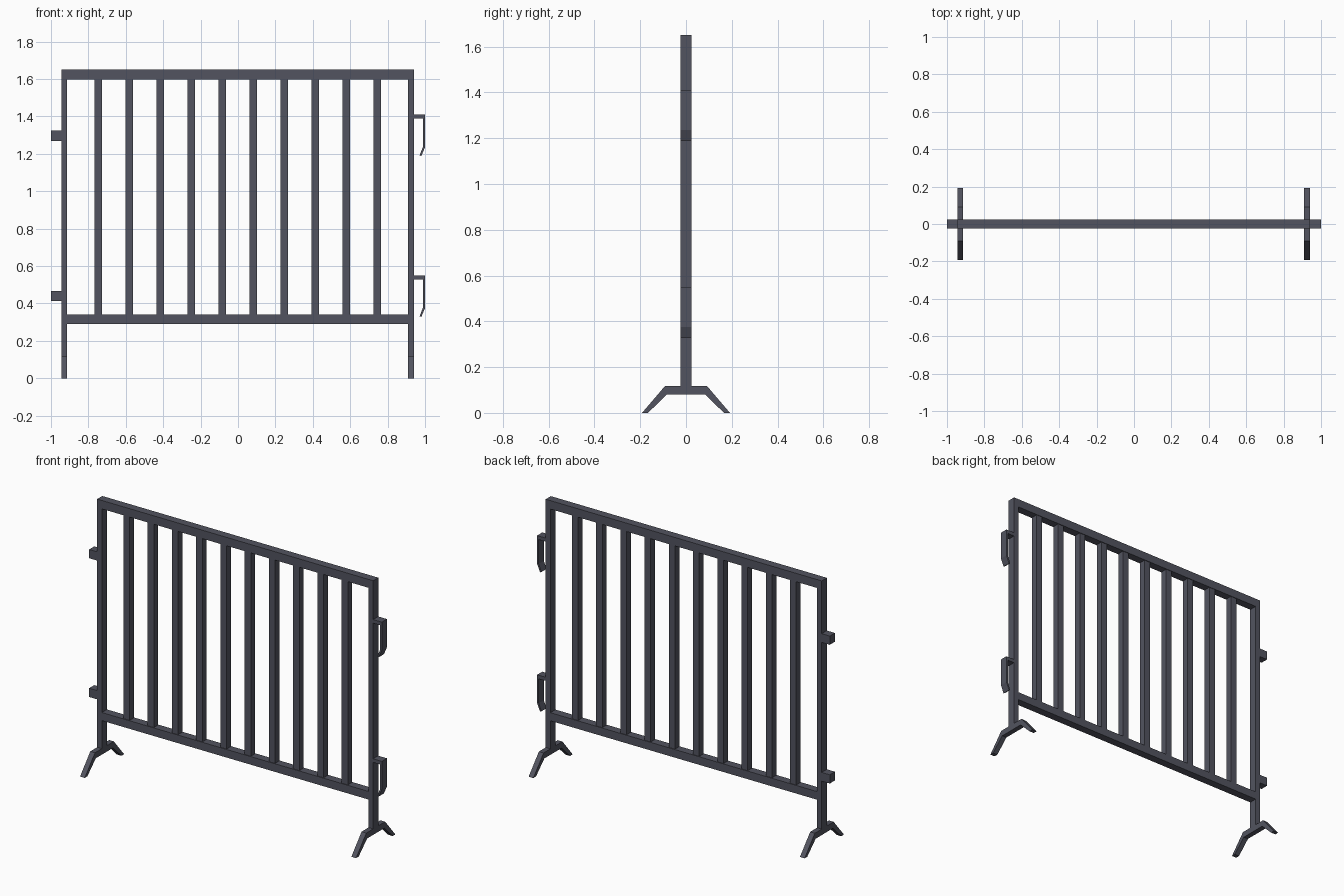
import bpy, bmesh

if "Cube" in bpy.data.objects:
    bpy.data.objects.remove(bpy.data.objects["Cube"])

steel = bpy.data.materials.new("dark slate steel")
steel.diffuse_color = (0.085, 0.088, 0.115, 1)
steel.use_nodes = True
steel.node_tree.nodes["Principled BSDF"].inputs["Base Color"].default_value = steel.diffuse_color


def add_mesh(name, bm):
    bmesh.ops.recalc_face_normals(bm, faces=bm.faces[:])
    me = bpy.data.meshes.new(name)
    bm.to_mesh(me)
    bm.free()
    me.materials.append(steel)
    ob = bpy.data.objects.new(name, me)
    bpy.context.collection.objects.link(ob)
    return ob


def prism(name, profile, axis, a, b):
    """Extrude a 2D profile along x (points are y,z) or y (points are x,z)."""
    bm = bmesh.new()
    place = (lambda u, v, t: (t, u, v)) if axis == "x" else (lambda u, v, t: (u, t, v))
    face = bm.faces.new([bm.verts.new(place(u, v, a)) for u, v in profile])
    new = bmesh.ops.extrude_face_region(bm, geom=[face])["geom"]
    shift = (b - a, 0, 0) if axis == "x" else (0, b - a, 0)
    bmesh.ops.translate(bm, verts=[g for g in new if isinstance(g, bmesh.types.BMVert)], vec=shift)
    return add_mesh(name, bm)


def box(name, x0, x1, z0, z1, half):
    return prism(name, [(x0, z0), (x1, z0), (x1, z1), (x0, z1)], "y", -half, half)


D = 0.025  # half depth of the frame

# Frame rails
box("top_rail", -0.945, 0.941, 1.598, 1.65, D)
box("bottom_rail", -0.913, 0.909, 0.29, 0.34, D)

# Posts with splayed feet
foot = [(-0.192, 0), (-0.166, 0), (-0.084, 0.08), (0.084, 0.08), (0.166, 0),
        (0.192, 0), (0.092, 0.117), (-0.092, 0.117)]
for side, x0, x1 in (("left", -0.945, -0.913), ("right", 0.909, 0.941)):
    box(side + "_post", x0, x1, 0.1, 1.6, D)
    prism(side + "_foot", foot, "x", x0, x1)

# Upright bars
for i in range(10):
    x = -0.747 + i * 0.1657
    box("upright_bar", x - 0.021, x + 0.021, 0.335, 1.6, 0.021)

# Coupling blocks on the left, bent hooks on the right
for level, zb, zt in (("lower", 0.413, 0.55), ("upper", 1.27, 1.41)):
    box(level + "_coupling_block", -1.0, -0.94, zb, zb + 0.054, D)
    hook = [(0.935, zt), (1.0, zt), (1.0, zt - 0.175), (0.98, zt - 0.222),
            (0.971, zt - 0.218), (0.989, zt - 0.172), (0.989, zt - 0.022), (0.935, zt - 0.022)]
    prism(level + "_hook", hook, "y", -D, D)
